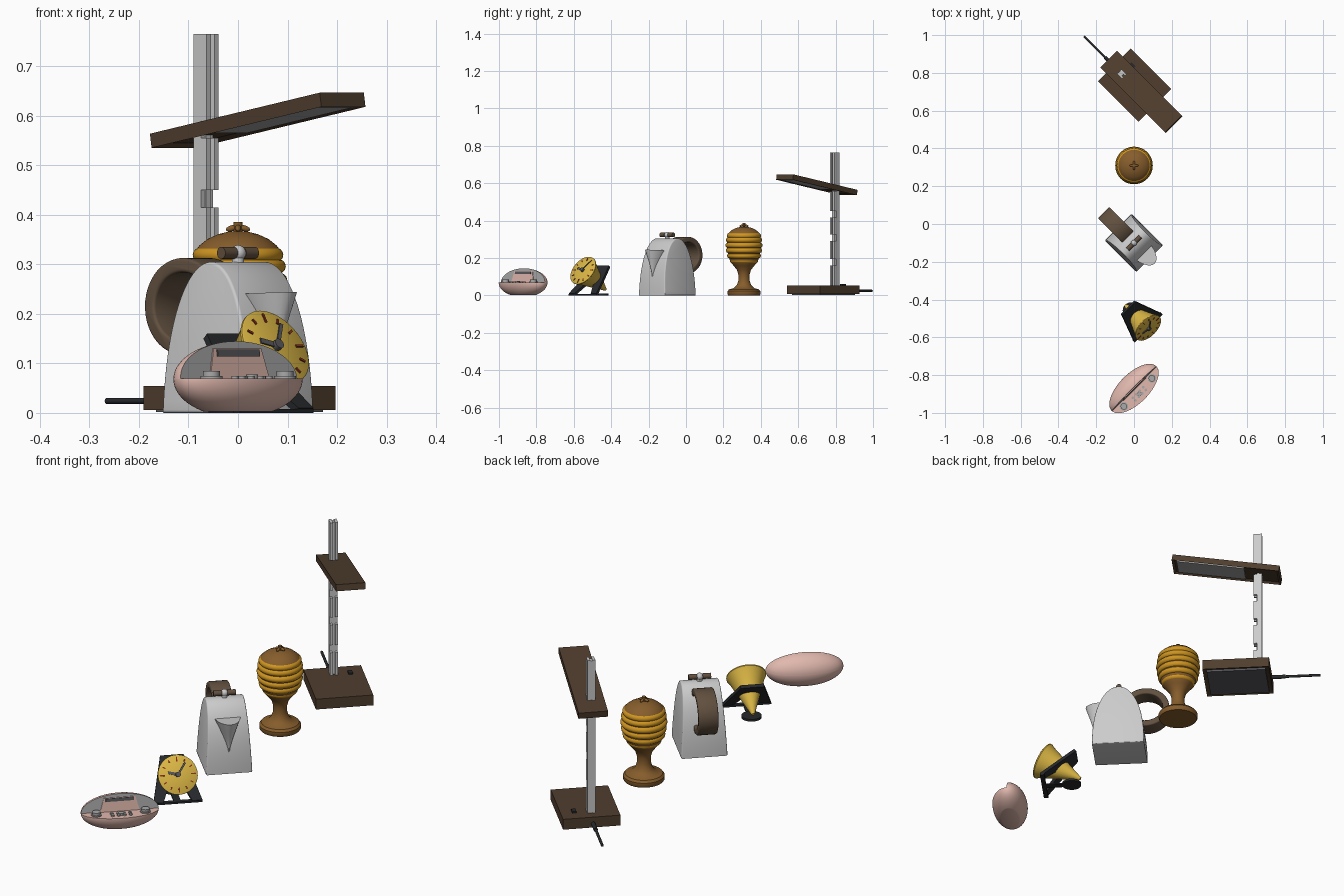
import bpy, bmesh, math
from math import sin, cos, pi, radians, sqrt
from mathutils import Matrix, Vector

if "Cube" in bpy.data.objects:
    bpy.data.objects.remove(bpy.data.objects["Cube"])

T = lambda x=0, y=0, z=0: Matrix.Translation((x, y, z))
R = lambda deg, axis: Matrix.Rotation(radians(deg), 4, axis)
S = lambda x, y, z: Matrix.Diagonal((x, y, z, 1))
frame = Matrix()


def mat(name, *rgb):
    m = bpy.data.materials.new(name)
    m.diffuse_color = (*rgb, 1)
    m.use_nodes = True
    m.node_tree.nodes["Principled BSDF"].inputs["Base Color"].default_value = m.diffuse_color
    return m


pink = mat("pink", .75, .48, .42)
yellow = mat("yellow", .72, .48, .06)
honey = mat("honey", .62, .30, .015)
wood = mat("wood", .24, .11, .025)
walnut = mat("walnut", .08, .048, .027)
brown = mat("brown", .12, .08, .05)
black = mat("black", .02, .022, .025)
red = mat("dark_red", .25, .03, .015)
grey = mat("grey", .4, .4, .4)
dark = mat("dark_grey", .1, .1, .11)


def station(x, y):
    """Each appliance is turned 45 degrees about its own spot."""
    global frame
    frame = T(x, y) @ R(45, 'Z')


def add(name, bm, m=None, M=Matrix(), mats=None):
    bmesh.ops.recalc_face_normals(bm, faces=bm.faces)
    bm.transform(frame @ M)
    me = bpy.data.meshes.new(name)
    for f in bm.faces:
        f.smooth = True
    bm.to_mesh(me)
    bm.free()
    me.set_sharp_from_angle(angle=radians(35))
    for k in mats or ([m] if m else []):
        me.materials.append(k)
    ob = bpy.data.objects.new(name, me)
    bpy.context.collection.objects.link(ob)
    return ob


def box(name, size, M, m=None, recess=0):
    bm = bmesh.new()
    bmesh.ops.create_cube(bm, size=1, matrix=S(*size))
    if recess:
        bottom = [f for f in bm.faces if f.calc_center_median().z < -size[2] * .4]
        bmesh.ops.inset_region(bm, faces=bottom, thickness=.015, depth=0)
        for v in bottom[0].verts:
            v.co.z += recess
    return add(name, bm, m, M)


def cyl(name, r, h, M, m=None, seg=32):
    bm = bmesh.new()
    bmesh.ops.create_cone(bm, cap_ends=True, segments=seg, radius1=r, radius2=r, depth=h)
    return add(name, bm, m, M)


def ball(name, size, M, m=None):
    bm = bmesh.new()
    bmesh.ops.create_uvsphere(bm, u_segments=32, v_segments=16, radius=1, matrix=S(*size))
    return add(name, bm, m, M)


def lathe(name, pts, m=None, M=Matrix(), seg=48):
    bm = bmesh.new()
    vs = [bm.verts.new((r, 0, z)) for r, z in pts]
    es = [bm.edges.new(p) for p in zip(vs, vs[1:])]
    bmesh.ops.spin(bm, geom=vs + es, axis=(0, 0, 1), cent=(0, 0, 0), angle=2 * pi, steps=seg)
    bmesh.ops.remove_doubles(bm, verts=bm.verts, dist=1e-5)
    return add(name, bm, m, M)


def prism(name, pts, w, m=None, M=Matrix(), taper=0, bevel=0):
    """Extrude a y-z outline along x; taper narrows it towards the top."""
    bm = bmesh.new()
    f = bm.faces.new([bm.verts.new((-w / 2, y, z)) for y, z in pts])
    r = bmesh.ops.extrude_face_region(bm, geom=[f])
    bmesh.ops.translate(bm, vec=(w, 0, 0), verts=[v for v in r["geom"] if isinstance(v, bmesh.types.BMVert)])
    if bevel:
        caps = [f for f in bm.faces if len(f.verts) > 4]
        es = list({e for f in caps for e in f.edges})
        bmesh.ops.bevel(bm, geom=es, offset=bevel, segments=3, profile=.5, affect='EDGES')
    for v in bm.verts:
        v.co.x *= 1 - taper * v.co.z
    return add(name, bm, m, M)


# ---- radio: egg with a stepped front ----
station(0, -.871)
shelf, face_y = .068, -.003


def egg(name, cuts, mats):
    bm = bmesh.new()
    bmesh.ops.create_uvsphere(bm, u_segments=64, v_segments=32, radius=1,
                              matrix=T(0, 0, .068) @ S(.167, .079, .077))
    for i, (co, no) in enumerate(cuts):
        r = bmesh.ops.bisect_plane(bm, geom=bm.verts[:] + bm.edges[:] + bm.faces[:], dist=1e-6,
                                   plane_co=co, plane_no=no, clear_outer=True)
        es = [e for e in r["geom_cut"] if isinstance(e, bmesh.types.BMEdge)]
        for f in bmesh.ops.contextual_create(bm, geom=es)["faces"]:
            f.material_index = 1 if i == 1 and len(mats) > 1 else 0
    add(name, bm, mats=mats)


egg("radio_lower_body", [((0, 0, .003), (0, 0, -1)), ((0, 0, shelf + .001), (0, 0, 1))], [pink])
egg("radio_back_shell", [((0, 0, shelf), (0, 0, -1)), ((0, face_y, shelf), (0, -1, .12))], [pink, grey])
tilt = T(0, face_y, shelf) @ R(-7, 'X')
prism("radio_front_panel", [(-.085, 0), (.085, 0), (.068, .062), (-.068, .062)], .006, pink,
      tilt @ R(90, 'Z'))
box("radio_display", (.12, .004, .014), tilt @ T(0, -.004, .053), dark)
for s in (-1, 1):
    cyl("radio_knob_base", .022, .006, T(s * .105, -.029, shelf + .003), grey)
    cyl("radio_knob", .017, .014, T(s * .105, -.029, shelf + .010), grey)
for i in range(4):
    for y in (-.03, -.05):
        cyl("radio_button", .007, .008, T((i - 1.5) * .026, y, shelf + .003), grey, 16)
cyl("radio_dial", .012, .012, T(0, -.04, shelf + .004), grey)

# ---- clock: cone through a leaning trestle ----
station(.075, -.55)
prism("clock_stand", [(-.105, 0), (-.05, .212), (.05, .212), (.105, 0), (.062, 0), (.03, .075),
                      (-.03, .075), (-.062, 0)], .014, black, T(0, 0, .005) @ R(-45, 'X') @ R(90, 'Z'))
box("clock_foot_bar", (.21, .02, .008), T(0, .005, .004), black)
box("clock_foot_strip", (.03, .13, .006), T(0, .065, .003), black)
cyl("clock_rear_foot", .043, .010, T(0, .13, .005), black)
C = T(0, 0, .133) @ R(59, 'X')
lathe("clock_cone", [(0, -.198), (.007, -.198), (.045, -.1), (.079, -.012), (.085, -.004), (.085, .001),
                     (.082, .003), (0, .003)], yellow, C)
for i in range(12):
    box("clock_hour_mark", (.005, .02 if i % 3 == 0 else .013, .003),
        C @ R(30 * i, 'Z') @ T(0, .066, .004), red)
for n, a, l, w, z in (("clock_hour_hand", 75, .048, .012, .007), ("clock_minute_hand", -35, .065, .008, .010)):
    box(n, (w, l, .003), C @ R(a, 'Z') @ T(0, l * .4, z), dark)
cyl("clock_hub", .011, .014, C @ T(0, 0, .008), dark)

# ---- kettle ----
station(0, -.1)
H, D = .305, .118
half = lambda z: D * sqrt(max(0, 1 - (z / H) ** 2.3))
zs = [H * sin(pi / 2 * i / 20) for i in range(20)]
prism("kettle_body", [(-half(z), z) for z in zs] + [(0, H)] + [(half(z), z) for z in reversed(zs)],
      .2, None, taper=.6, bevel=.006)
bm = bmesh.new()
rings = []
for i in range(9):
    t = i / 8
    z = .10 + .14 * t
    w, L = .004 + .052 * t ** 1.3, .003 + .075 * t ** 1.5
    y0 = -half(z) + .012
    rings.append([bm.verts.new((w * cos(a), y0 - (L + .012) * sin(a) ** 1.2, z + .004 * t * sin(a)))
                  for a in [pi * k / 16 for k in range(16)] + [pi - 1e-6]])
for a, b in zip(rings, rings[1:]):
    for k in range(16):
        bm.faces.new((a[k], a[k + 1], b[k + 1], b[k]))
    bm.faces.new((a[0], b[0], b[16], a[16]))
bm.faces.new(rings[0])
bm.faces.new(rings[-1])
add("kettle_spout", bm)
arc = [radians(140 - 250 * i / 30) for i in range(31)]
prism("kettle_handle", [(.12 + .107 * cos(a), .215 + .098 * sin(a)) for a in arc] +
      [(.12 + .078 * cos(a), .215 + .069 * sin(a)) for a in reversed(arc)], .085, brown, bevel=.006)
cyl("kettle_lid_stem", .012, .03, T(0, 0, .312))
ball("kettle_lid_ball", (.016, .016, .016), T(0, 0, .323))
for s in (-1, 1):
    cyl("kettle_lid_grip", .012, .036, T(s * .03, 0, .323) @ R(90, 'Y'), brown)

# ---- honey jar ----
station(0, .31)
lathe("jar_foot_and_bowl", [(0, 0), (.084, 0), (.088, .006), (.088, .022), (.08, .032), (.055, .038),
      (.038, .055), (.03, .08), (.03, .11), (.037, .135), (.055, .158), (.072, .178), (.084, .21),
      (.09, .25), (.088, .29), (.082, .325), (0, .325)], wood)
for r, z in ((.061, .186), (.076, .212), (.082, .24), (.085, .268), (.082, .296), (.077, .319)):
    lathe("jar_ring", [(r + .0145 * cos(a), z + .0145 * sin(a))
                       for a in [2 * pi * k / 14 for k in range(15)]], honey)
lathe("jar_lid", [(0, .32), (.086, .32), (.087, .326), (.078, .338), (.062, .351), (.04, .361),
                  (.02, .366), (0, .367)], wood)
cyl("jar_lid_stem", .009, .022, T(0, 0, .375), wood)
for i in range(4):
    ball("jar_lid_leaf", (.013, .006, .006), R(45 + 90 * i, 'Z') @ T(.012, 0, .373) @ R(15, 'Y'), wood)

# ---- lamp ----
station(.003, .735)
box("lamp_base", (.246, .302, .048), T(0, 0, .030), walnut, recess=.006)
box("lamp_base_underside", (.21, .266, .012), T(0, 0, .008), dark)
box("lamp_switch", (.018, .03, .008), T(.065, .083, .057), black)
outline = [(-.019, .05)]
for z in (.16, .29, .415, .555):
    outline += [(-.019, z), (-.003, z), (-.003, z + .035), (-.019, z + .035)]
outline += [(-.019, .765), (.019, .765), (.019, .05)]
for s in (-1, 1):
    prism("lamp_post_rail", outline, .012, None, T(-.006 + s * .011, .09, 0))
box("lamp_post_spine", (.012, .024, .71), T(-.006, .095, .407))
head = T(.001, -.051, .591) @ R(-9.7, 'X')
box("lamp_head", (.126, .492, .029), head, walnut, recess=.008)
box("lamp_light_panel", (.098, .31, .006), head @ T(0, -.07, -.009), grey)
cyl("lamp_cable_sleeve", .009, .07, T(-.006, .18, .024) @ R(90, 'X'), black, 16)
cyl("lamp_cable", .006, .23, T(-.006, .258, .024) @ R(90, 'X'), black, 16)
